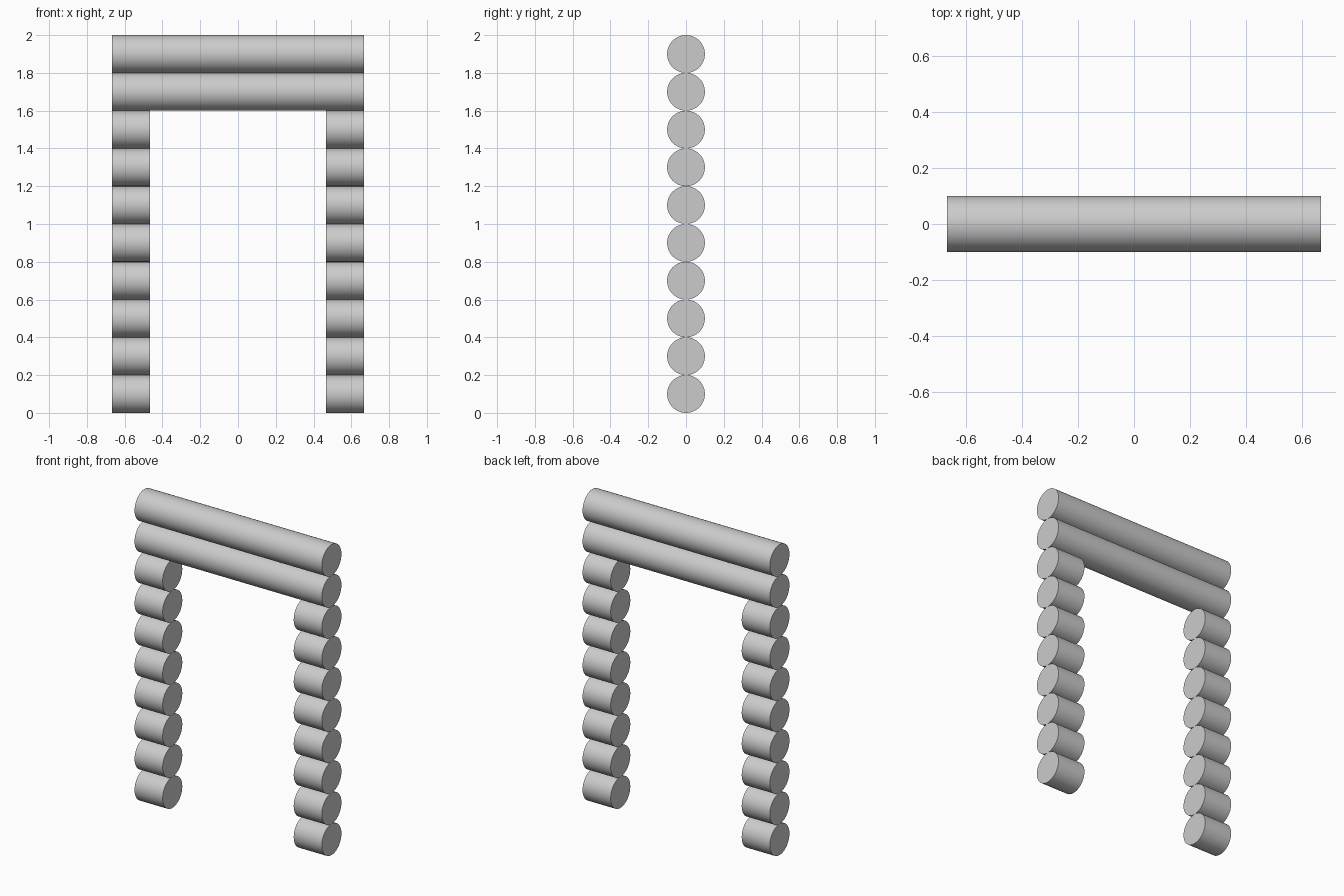
import bpy
from math import pi, radians

if "Cube" in bpy.data.objects:
    bpy.data.objects.remove(bpy.data.objects["Cube"])

R = 0.1            # log radius
HALF = 0.667       # half width of the doorway frame
POST = 0.2         # length of the short post logs


def log(name, x, z, length):
    """One log lying along x, with smooth sides and sharp ends."""
    bpy.ops.mesh.primitive_cylinder_add(vertices=64, radius=R, depth=length,
                                        location=(x, 0, z), rotation=(0, pi / 2, 0))
    ob = bpy.context.object
    ob.name = name
    bpy.ops.object.transform_apply(location=False, rotation=True, scale=False)
    bpy.ops.object.shade_smooth_by_angle(angle=radians(30))


# Stacked short logs forming the two posts
for i in range(8):
    for side, sign in (("left", -1), ("right", 1)):
        log(f"{side}_post_log_{i + 1}", sign * (HALF - POST / 2), R + 2 * R * i, POST)

# Two long logs across the top
for i in range(2):
    log(f"lintel_log_{i + 1}", 0, R + 2 * R * (8 + i), 2 * HALF)
